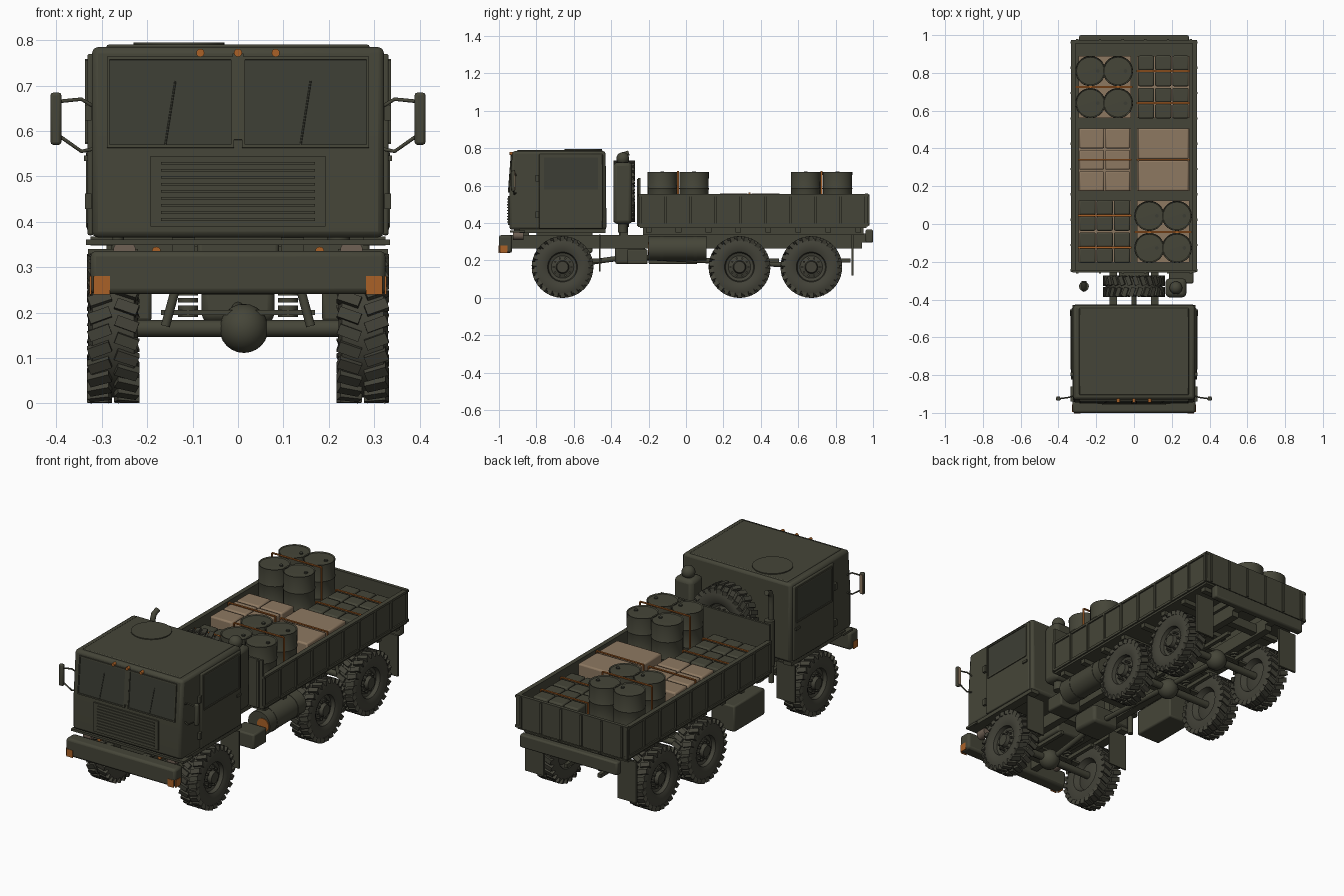
import bpy, bmesh
from math import radians, pi, cos, sin
from mathutils import Matrix, Vector

cube = bpy.data.objects.get("Cube")
if cube:
    bpy.data.objects.remove(cube, do_unlink=True)


def material(name, *rgb):
    m = bpy.data.materials.new(name)
    m.use_nodes = True
    m.diffuse_color = (*rgb, 1)
    m.node_tree.nodes["Principled BSDF"].inputs["Base Color"].default_value = (*rgb, 1)
    return m


olive = material("olive paint", .06, .06, .04)
rubber = material("tyre rubber", .056, .055, .04)
glass = material("dark glass", .046, .048, .035)
tan = material("tan canvas", .27, .19, .12)
orange = material("orange strap", .4, .12, .02)
lens = material("brown lens", .16, .12, .09)
made = []


def finish(name, bm, mat, loc=(0, 0, 0), rot=(0, 0, 0), bevel=0):
    mesh = bpy.data.meshes.new(name)
    bmesh.ops.recalc_face_normals(bm, faces=bm.faces)
    bm.to_mesh(mesh)
    bm.free()
    mesh.materials.append(mat)
    return place(name, mesh, loc, rot, bevel)


def place(name, data, loc=(0, 0, 0), rot=(0, 0, 0), bevel=0):
    ob = bpy.data.objects.new(name, data)
    ob.location, ob.rotation_euler = loc, rot
    bpy.context.collection.objects.link(ob)
    if bevel:
        mod = ob.modifiers.new("Bevel", "BEVEL")
        mod.width, mod.segments = bevel, 2
    made.append(ob)
    return ob


def box(name, centre, size, mat=olive, bevel=0, rot=(0, 0, 0)):
    bm = bmesh.new()
    bmesh.ops.create_cube(bm, size=1, matrix=Matrix.Diagonal((*size, 1)))
    return finish(name, bm, mat, centre, rot, bevel)


def rod(name, start, end, radius, mat=olive, sides=20):
    a, b = Vector(start), Vector(end)
    bm = bmesh.new()
    bmesh.ops.create_cone(bm, cap_ends=True, segments=sides, radius1=radius,
                          radius2=radius, depth=(b - a).length)
    return finish(name, bm, mat, (a + b) / 2, (b - a).to_track_quat("Z", "Y").to_euler())


def ball(name, centre, radius, mat=olive):
    bm = bmesh.new()
    bmesh.ops.create_uvsphere(bm, u_segments=20, v_segments=12, radius=radius)
    return finish(name, bm, mat, centre)


def tube(name, points, radius, mat=olive):
    curve = bpy.data.curves.new(name, "CURVE")
    curve.dimensions, curve.bevel_depth, curve.use_fill_caps = "3D", radius, True
    line = curve.splines.new("POLY")
    line.points.add(len(points) - 1)
    for point, co in zip(line.points, points):
        point.co = (*co, 1)
    curve.materials.append(mat)
    ob = bpy.data.objects.new(name, curve)
    bpy.context.collection.objects.link(ob)


def lathe(profile, steps):
    # Revolve (along, radius) pairs about the x axis
    bm = bmesh.new()
    verts = [bm.verts.new((t, 0, r)) for t, r in profile]
    edges = [bm.edges.new(pair) for pair in zip(verts, verts[1:])]
    bmesh.ops.spin(bm, geom=verts + edges, cent=(0, 0, 0), axis=(1, 0, 0),
                   angle=2 * pi, steps=steps)
    bmesh.ops.remove_doubles(bm, verts=bm.verts, dist=.0005)
    return bm


# Wheels: one shared mesh with dished rim, bolts and staggered lugs
bm = lathe([(.05, 0), (.05, .03), (.03, .035), (.02, .06), (.025, .075), (.045, .08),
            (.054, .1), (.054, .13), (.046, .152), (-.046, .152), (-.054, .13),
            (-.05, .09), (-.02, .075), (-.03, .04), (-.03, 0)], 48)
for k in range(26):
    for side in (-1, 1):
        turn = Matrix.Rotation((k + side / 4) * 2 * pi / 26, 4, "X")
        bmesh.ops.create_cube(bm, size=1, matrix=turn @ Matrix.Translation((side * .03, 0, .152))
                              @ Matrix.Rotation(side * .35, 4, "Z")
                              @ Matrix.Diagonal((.05, .024, .024, 1)))
for k in range(10):
    a = k * pi / 5
    bmesh.ops.create_cone(bm, cap_ends=True, segments=6, radius1=.006, radius2=.006, depth=.02,
                          matrix=Matrix.Translation((.028, .048 * cos(a), .048 * sin(a)))
                          @ Matrix.Rotation(pi / 2, 4, "Y"))
spare = finish("spare_wheel", bm, rubber, (0, -.33, .57), (0, 0, pi / 2))
axles = {"front": -.66, "middle": .286, "rear": .67}
for label, y in axles.items():
    for s in (-1, 1):
        place(label + "_wheel", spare.data, (s * .275, y, .165), (0, 0, 0 if s > 0 else pi))
        rod(label + "_shock", (s * .13, y - .04, .28), (s * .16, y - .04, .17), .01)
        for k in range(4):
            rod(label + "_spring_coil", (s * .11, y, .19 + k * .016),
                (s * .11, y, .2 + k * .016), .022)
        box(label + "_torque_rod", (s * .1, y + .1, .2), (.02, .22, .02))
    rod(label + "_axle", (-.26, y, .165), (.26, y, .165), .019)
    ball(label + "_differential", (.013, y, .165), .054)
    box(label + "_axle_bracket", (0, y, .2), (.34, .05, .012))

# Chassis
for s in (-1, 1):
    box("frame_rail", (s * .11, 0, .3), (.04, 1.88, .07))
    box("front_mudflap", (s * .275, -.46, .24), (.11, .008, .2))
    box("rear_mudflap", (s * .275, .89, .23), (.11, .012, .22))
    box("spare_support", (s * .11, -.33, .38), (.03, .04, .1))
for y in (-.85, -.45, -.15, .1, .48, .85):
    box("cross_member", (0, y, .3), (.22, .04, .05))
rod("front_driveshaft", (0, -.66, .17), (0, -.3, .22), .014)
rod("rear_driveshaft", (0, -.3, .22), (0, .67, .17), .014)
box("transfer_case", (0, -.3, .23), (.16, .16, .1), bevel=.015)
box("engine_block", (0, -.65, .3), (.18, .3, .12), bevel=.01)
box("battery_box", (.25, -.26, .22), (.13, .11, .08), bevel=.008)
rod("fuel_tank", (.265, -.2, .265), (.265, .11, .265), .065, sides=28)
rod("fuel_tank_marker", (.29, -.204, .265), (.29, -.2, .265), .035, orange)
for y in (-.13, .05):
    rod("tank_band", (.265, y - .01, .265), (.265, y + .01, .265), .067, sides=28)
box("tool_box", (-.26, -.07, .25), (.14, .26, .14), bevel=.008)

# Bumpers and lamps
box("front_bumper", (0, -.965, .288), (.65, .07, .095), bevel=.012)
box("front_step", (0, -.9, .355), (.67, .08, .012))
box("rear_bumper", (0, .98, .33), (.58, .04, .07), bevel=.008)
for s in (-1, 1):
    box("bumper_marker", (s * .3, -1, .26), (.036, .004, .04), orange)
    box("bumper_side_marker", (s * .325, -.975, .26), (.004, .04, .04), orange)
    rod("headlight", (s * .25, -.925, .335), (s * .25, -.87, .335), .025, lens)
    rod("indicator", (s * .18, -.925, .335), (s * .18, -.9, .335), .01, orange, 12)
    box("cab_mount", (s * .12, -.88, .35), (.05, .08, .04))
    box("bumper_bracket", (s * .11, .95, .32), (.04, .05, .05))

# Cab: side profile extruded across
bm = bmesh.new()
outline = [(-.945, .365), (-.945, .56), (-.928, .785), (-.43, .785), (-.425, .365)]
face = bm.faces.new([bm.verts.new((-.322, y, z)) for y, z in outline])
new = bmesh.ops.extrude_face_region(bm, geom=[face])["geom"]
bmesh.ops.translate(bm, vec=(.644, 0, 0), verts=[v for v in new if isinstance(v, bmesh.types.BMVert)])
finish("cab", bm, olive, bevel=.014)
box("roof_panel", (0, -.675, .784), (.58, .46, .012), bevel=.005)
rod("roof_hatch", (-.13, -.55, .785), (-.13, -.55, .795), .1, sides=32)
slant = (-.075, 0, 0)
box("windshield_post", (0, -.938, .675), (.024, .012, .19), rot=slant)
for s in (-1, 1):
    box("windshield", (s * .149, -.937, .663), (.268, .006, .19), glass, rot=slant)
    for dz in (-.097, .097):
        box("windshield_edge", (s * .149, -.937 + dz * .075, .663 + dz), (.28, .014, .007), rot=slant)
    for dx in (.012, .286):
        box("windshield_side_edge", (s * dx, -.937, .663), (.006, .014, .19), rot=slant)
    x = .149 * s + .014
    tube("wiper", [(x - .025, -.948, .57), (x - .003, -.938, .71)], .002, glass)
box("grille_panel", (0, -.947, .467), (.386, .012, .155))
for k in range(9):
    box("grille_slat", (0, -.954, .405 + k * .0155), (.34, .006, .006))
for k in (-1, 0, 1):
    rod("roof_lamp", (k * .083, -.945, .772), (k * .083, -.92, .772), .009, orange, 12)
for s in (-1, 1):
    box("door", (s * .325, -.615, .57), (.014, .34, .4), bevel=.005)
    box("door_window", (s * .331, -.615, .665), (.006, .29, .17), glass)
    for z in (.575, .755):
        box("window_rail", (s * .332, -.615, z), (.01, .3, .008))
    for y in (-.765, -.465):
        box("window_stile", (s * .332, y, .665), (.01, .008, .18))
    for z in (.445, .64):
        box("door_hinge", (s * .33, -.795, z), (.014, .02, .035))
    box("door_handle", (s * .333, -.47, .54), (.012, .035, .012))
    box("cab_sill", (s * .3, -.66, .358), (.05, .46, .02))
    # Mirrors
    box("mirror", (s * .401, -.925, .627), (.024, .02, .115), bevel=.006)
    box("mirror_glass", (s * .401, -.914, .627), (.018, .004, .1), tan)
    tube("mirror_upper_arm", [(s * .32, -.91, .655), (s * .345, -.918, .67), (s * .395, -.925, .665)], .004)
    tube("mirror_lower_arm", [(s * .32, -.91, .56), (s * .345, -.918, .555), (s * .395, -.925, .59)], .004)

# Gear behind the cab
box("air_cleaner", (.222, -.338, .56), (.11, .1, .33), bevel=.02)
rod("intake_stem", (.222, -.338, .35), (.222, -.338, .75), .025)
ball("intake_cap", (.222, -.338, .745), .034)
rod("exhaust_muffler", (-.265, -.33, .38), (-.265, -.33, .62), .026)
tube("exhaust_pipe", [(-.265, -.345, z) for z in (.28, .7, .74)]
     + [(-.265, -.335, .765), (-.265, -.305, .775)], .014)

# Cargo bed
box("bed_floor", (0, .36, .38), (.65, 1.21, .015))
box("headboard", (0, -.25, .51), (.65, .012, .26))
box("tailgate", (0, .965, .47), (.66, .018, .175))
for s in (-1, 1):
    box("bed_side", (s * .318, .36, .47), (.016, 1.22, .17))
    box("bed_top_rail", (s * .322, .36, .549), (.024, 1.23, .012))
    box("bed_bottom_rail", (s * .322, .36, .39), (.022, 1.23, .014))
    box("bed_sill", (s * .12, .36, .355), (.05, 1.18, .04))
    for k in range(10):
        box("bed_rib", (s * .329, -.245 + k * .134, .47), (.012, .012, .165))
for k in range(8):
    box("bed_crossbeam", (0, -.2 + k * .16, .362), (.62, .03, .026))
for k in range(6):
    box("tailgate_rib", (-.3 + k * .12, .975, .47), (.012, .01, .165))
    box("headboard_rib", (-.3 + k * .12, -.258, .51), (.012, .008, .25))


# Cargo: six pallets with drums, cans and boxes held by straps
def strap(x, y, z, width=.28):
    box("strap_top", (x, y, z), (width, .01, .005), orange)
    for s in (-1, 1):
        box("strap_side", (x + s * width / 2, y, (z + .39) / 2), (.005, .01, z - .39), orange)


drum_half = [(.002, 0), (.004, .073), (0, .079), (.006, .079), (.085, .078),
             (.09, .08), (.095, .078)]
drum_bm = lathe(drum_half + [(.272 - t, r) for t, r in reversed(drum_half)], 28)
drum_mesh = bpy.data.meshes.new("drum")
bmesh.ops.recalc_face_normals(drum_bm, faces=drum_bm.faces)
drum_bm.to_mesh(drum_mesh)
drum_bm.free()
drum_mesh.materials.append(olive)


def drums(x, y):
    for i in (-1, 1):
        for j in (-1, 1):
            px, py = x + i * .073, y + j * .085
            place("drum", drum_mesh, (px, py, .402), (0, -pi / 2, 0))
            rod("drum_bung", (px + .04, py, .67), (px + .04, py, .677), .01, glass, 10)
    strap(x, y, .677, .296)


def grid(name, x, y, cols, rows, top, mat):
    w, d, h = .275 / cols, .34 / rows, top - .405
    for i in range(cols):
        for j in range(rows):
            box(name, (x + (i - (cols - 1) / 2) * w, y + (j - (rows - 1) / 2) * d, .405 + h / 2),
                (w - .006, d - .008, h), mat, .008)


for x, y in ((.155, .725), (-.155, .725), (.155, .34), (-.155, .34), (.155, -.04), (-.155, -.04)):
    box("pallet", (x, y, .397), (.28, .33, .018), tan)
drums(-.158, .725)
drums(.154, -.042)
for x, y in ((.155, .725), (-.155, -.04)):
    grid("fuel_can", x, y, 3, 4, .53, olive)
    for dy in (-.085, .085):
        strap(x, y + dy, .533)
grid("large_carton", .155, .34, 1, 2, .557, tan)
grid("small_carton", -.155, .34, 2, 3, .552, tan)
for x in (-.155, .155):
    strap(x, .34, .56)

# Smooth rounded surfaces, keep hard edges
bpy.ops.object.select_all(action="DESELECT")
for ob in made:
    ob.select_set(True)
bpy.context.view_layer.objects.active = made[0]
bpy.ops.object.shade_smooth_by_angle(angle=radians(35))
